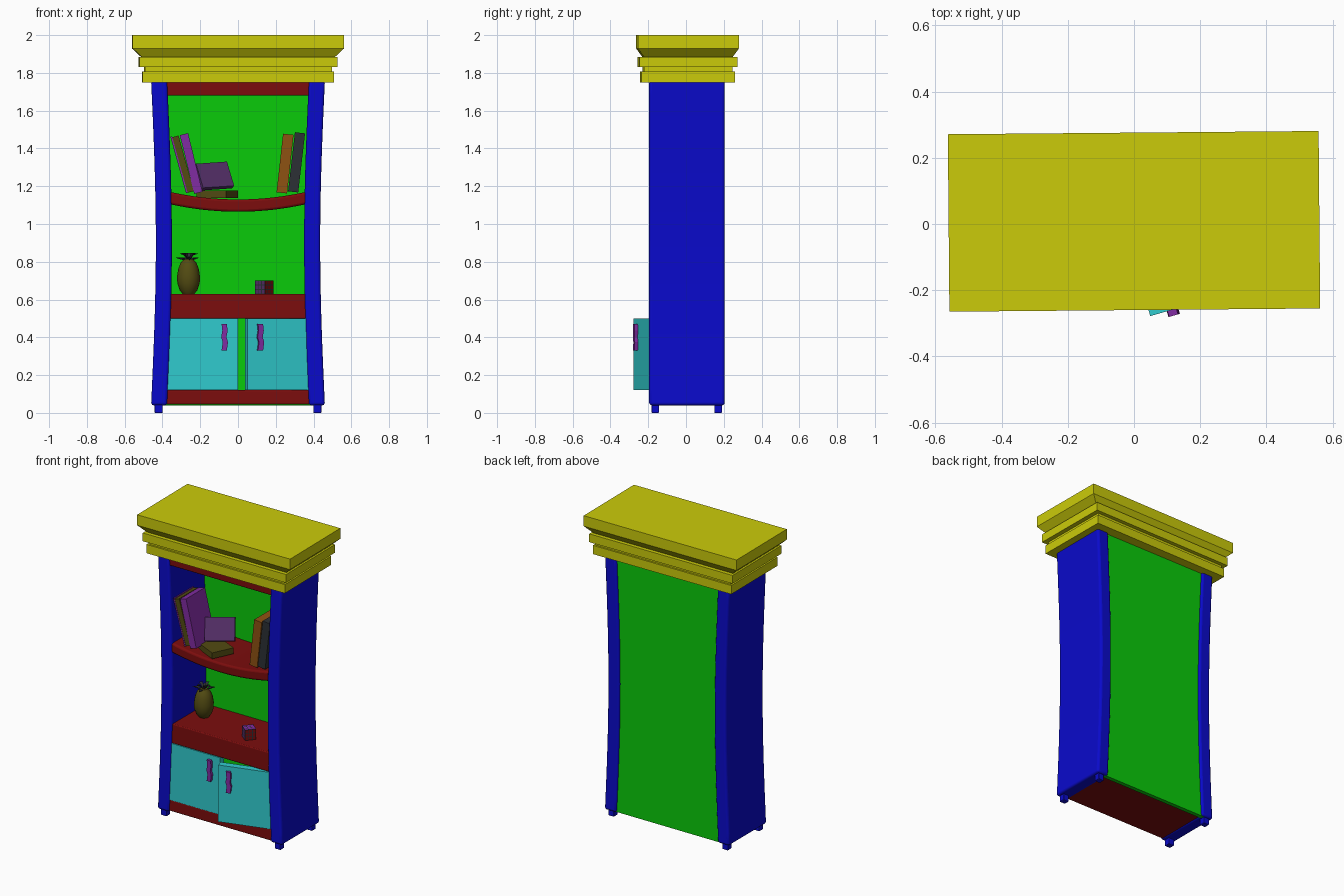
import bpy, bmesh
from math import sin, cos, pi, radians
from mathutils import Matrix, Vector

if "Cube" in bpy.data.objects:
    bpy.data.objects.remove(bpy.data.objects["Cube"])


def material(name, r, g, b):
    m = bpy.data.materials.new(name)
    m.use_nodes = True
    m.diffuse_color = (r, g, b, 1)
    m.node_tree.nodes["Principled BSDF"].inputs["Base Color"].default_value = (r, g, b, 1)
    return m


BLUE = material("blue", 0.003, 0.003, 0.6)
GREEN = material("green", 0.003, 0.6, 0.003)
YELLOW = material("yellow", 0.6, 0.6, 0.003)
RED = material("dark red", 0.2, 0.004, 0.004)
TEAL = material("teal", 0.03, 0.6, 0.62)
PURPLE = material("purple", 0.22, 0.025, 0.36)
PLUM = material("plum", 0.09, 0.028, 0.14)
ORANGE = material("orange brown", 0.27, 0.085, 0.006)
OLIVE = material("olive", 0.085, 0.07, 0.006)
SLATE = material("slate", 0.025, 0.03, 0.036)


def finish(name, bm, *mats, smooth=None, bevel=0):
    bmesh.ops.recalc_face_normals(bm, faces=bm.faces)
    me = bpy.data.meshes.new(name)
    bm.to_mesh(me)
    bm.free()
    for m in mats:
        me.materials.append(m)
    ob = bpy.data.objects.new(name, me)
    bpy.context.collection.objects.link(ob)
    if bevel:
        mod = ob.modifiers.new("Rounded edges", 'BEVEL')
        mod.width, mod.segments = bevel, 3
        mod.limit_method, mod.angle_limit = 'ANGLE', radians(40)
    if smooth:
        bpy.ops.object.select_all(action='DESELECT')
        ob.select_set(True)
        bpy.context.view_layer.objects.active = ob
        bpy.ops.object.shade_smooth_by_angle(angle=radians(smooth))
    return ob


def prism(name, outline, y0, y1, mat, matrix=None, **opts):
    """Outline in x and z, extruded along y."""
    bm = bmesh.new()
    face = bm.faces.new([bm.verts.new((x, y0, z)) for x, z in outline])
    ext = bmesh.ops.extrude_face_region(bm, geom=[face])["geom"]
    moved = [v for v in ext if isinstance(v, bmesh.types.BMVert)]
    bmesh.ops.translate(bm, verts=moved, vec=(0, y1 - y0, 0))
    if matrix:
        bm.transform(matrix)
    return finish(name, bm, mat, **opts)


def box(name, x0, x1, y0, y1, z0, z1, mat, matrix=None, **opts):
    return prism(name, [(x0, z0), (x1, z0), (x1, z1), (x0, z1)], y0, y1, mat, matrix, **opts)


def rings(name, loops, mat, **opts):
    """Closed skin through a stack of equal-count rings."""
    bm = bmesh.new()
    rows = [[bm.verts.new(p) for p in loop] for loop in loops]
    n = len(rows[0])
    for a, b in zip(rows, rows[1:]):
        for i in range(n):
            bm.faces.new((a[i], a[(i + 1) % n], b[(i + 1) % n], b[i]))
    bm.faces.new(rows[0])
    bm.faces.new(rows[-1])
    return finish(name, bm, mat, **opts)


# Waisted side panels, with two feet each
BASE, TOP = 0.04, 1.76
STEPS = 20
heights = [BASE + (TOP - BASE) * i / STEPS for i in range(STEPS + 1)]


def waist(z):
    return 0.025 * sin(pi * (z - BASE) / (TOP - BASE))


for side, s in (("left", 1), ("right", -1)):
    outer = [(s * (0.46 - waist(z)), z) for z in heights]
    inner = [(s * (0.375 - waist(z)), z) for z in reversed(heights)]
    prism(side + "_side_panel", outer + inner, -0.195, 0.205, BLUE, smooth=35, bevel=0.014)
    for place, y in (("front", -0.163), ("back", 0.17)):
        box(f"{side}_{place}_foot", s * 0.42 - 0.021, s * 0.42 + 0.021,
            y - 0.02, y + 0.02, 0, 0.06, BLUE, bevel=0.004)

# Back panel following the waist
edge = [(0.40 - waist(z), z) for z in heights]
prism("back_panel", edge + [(-x, z) for x, z in reversed(edge)], 0.165, 0.192, GREEN)

# Straight boards and the sagging shelf
box("bottom_board", -0.385, 0.385, -0.185, 0.17, 0.045, 0.12, RED, bevel=0.006)
box("cupboard_top", -0.375, 0.375, -0.185, 0.17, 0.50, 0.63, RED, bevel=0.006)
box("top_board", -0.385, 0.385, -0.185, 0.17, 1.68, 1.76, RED, bevel=0.006)
xs = [-0.37 + 0.74 * i / 16 for i in range(17)]
sag = [(x, 0.042 * (x / 0.37) ** 2) for x in xs]
prism("sagging_shelf", [(x, 1.065 + d) for x, d in sag] + [(x, 1.13 + d) for x, d in reversed(sag)],
      -0.188, 0.17, RED, smooth=35, bevel=0.012)

# Stepped cornice
profile = [(0.507, 0.247, 1.75), (0.507, 0.247, 1.808), (0.495, 0.235, 1.808), (0.495, 0.235, 1.83),
           (0.525, 0.26, 1.83), (0.525, 0.26, 1.885), (0.512, 0.235, 1.885),
           (0.56, 0.268, 1.93), (0.56, 0.268, 2.0)]
cornice = rings("cornice", [[(a, b, z), (-a, b, z), (-a, -b, z), (a, -b, z)] for a, b, z in profile], YELLOW)
cornice.location.y = 0.008
cornice.rotation_euler.z = radians(0.5)

# Doors with wavy handles; the left one stands ajar
ajar = Matrix.Translation((0.374, -0.185, 0)) @ Matrix.Rotation(radians(16), 4, 'Z')
wave = [(0.0, 0.33), (0.006, 0.375), (-0.002, 0.40), (0.004, 0.435), (0.0, 0.47)]


def handle(name, x, y, matrix=None):
    outline = [(x - 0.014 + d, z) for d, z in wave] + [(x + 0.014 + d, z) for d, z in reversed(wave)]
    prism(name, outline, y - 0.018, y + 0.005, PURPLE, matrix)


box("right_door", -0.38, 0.0, -0.188, -0.15, 0.12, 0.50, TEAL)
handle("right_handle", -0.073, -0.188)
box("left_door", -0.338, 0, 0, 0.045, 0.122, 0.50, TEAL, ajar)
handle("left_handle", -0.27, 0.0, ajar)


# Books standing on the sagging shelf
def standing_book(name, x, z, lean, thick, height, mat):
    m = Matrix.Translation((x, -0.07, z)) @ Matrix.Rotation(lean, 4, 'Y')
    box(name, -thick / 2, thick / 2, -0.1, 0.1, 0, height, mat, m)
    return m


standing_book("purple_book", -0.21, 1.165, -0.24, 0.045, 0.32, PURPLE)
m = standing_book("olive_book", -0.25, 1.17, -0.27, 0.034, 0.305, OLIVE)
box("olive_book_cover", -0.026, -0.017, -0.102, 0.102, 0, 0.31, PURPLE, m)
standing_book("orange_book", 0.232, 1.165, 0.11, 0.056, 0.312, ORANGE)
standing_book("slate_book", 0.292, 1.17, 0.115, 0.054, 0.315, SLATE)

# Flat book with another one leaning back on top of it
flat = Matrix.Translation((-0.11, -0.075, 1.138)) @ Matrix.Rotation(radians(-25), 4, 'Z')
box("flat_book", -0.085, 0.085, -0.075, 0.075, 0, 0.04, OLIVE, flat)
tilt = (Matrix.Translation((-0.108, -0.035, 1.19)) @ Matrix.Rotation(radians(25), 4, 'Z')
        @ Matrix.Rotation(radians(-28), 4, 'X') @ Matrix.Rotation(radians(-4), 4, 'Y'))
box("leaning_book", -0.092, 0.092, -0.015, 0.015, 0, 0.145, PLUM, tilt)

# Pineapple ornament: lathed body and a crown of leaves
px, py = -0.262, 0.015
body = [(0.03, 0.628), (0.047, 0.65), (0.059, 0.685), (0.061, 0.72), (0.055, 0.76), (0.042, 0.795), (0.022, 0.815)]
rings("pineapple_body", [[(px + r * cos(2 * pi * i / 16), py + r * sin(2 * pi * i / 16), z)
                          for i in range(16)] for r, z in body], OLIVE, smooth=40)
bm = bmesh.new()
for i in range(9):
    a = 2 * pi * i / 9
    reach, rise = (0.072, 0.018) if i % 2 else (0.05, 0.042)
    out, across = Vector((cos(a), sin(a), 0)), Vector((-sin(a), cos(a), 0))
    root = Vector((px, py, 0.805))
    mid = root + out * reach * 0.55 + Vector((0, 0, rise))
    tip = root + out * reach + Vector((0, 0, rise * 0.9))
    corners = [bm.verts.new(p) for p in (root, mid + across * 0.013, tip, mid - across * 0.013)]
    under = bm.verts.new(mid - Vector((0, 0, 0.012)))
    bm.faces.new(corners)
    for j in range(4):
        bm.faces.new((corners[(j + 1) % 4], corners[j], under))
finish("pineapple_leaves", bm, SLATE)

# Puzzle cube with inset coloured squares
bm = bmesh.new()
bmesh.ops.create_cube(bm, size=0.07)
bmesh.ops.subdivide_edges(bm, edges=bm.edges[:], cuts=2, use_grid_fill=True)
squares = bm.faces[:]
bmesh.ops.inset_individual(bm, faces=squares, thickness=0.0025)
for f in squares:
    f.material_index = 3 if abs(f.normal.z) > 0.5 else (1 if abs(f.normal.x) > 0.5 else 2)
cube = finish("puzzle_cube", bm, SLATE, RED, PLUM, PURPLE)
cube.location = (0.138, -0.08, 0.665)
cube.rotation_euler.z = radians(-40)
